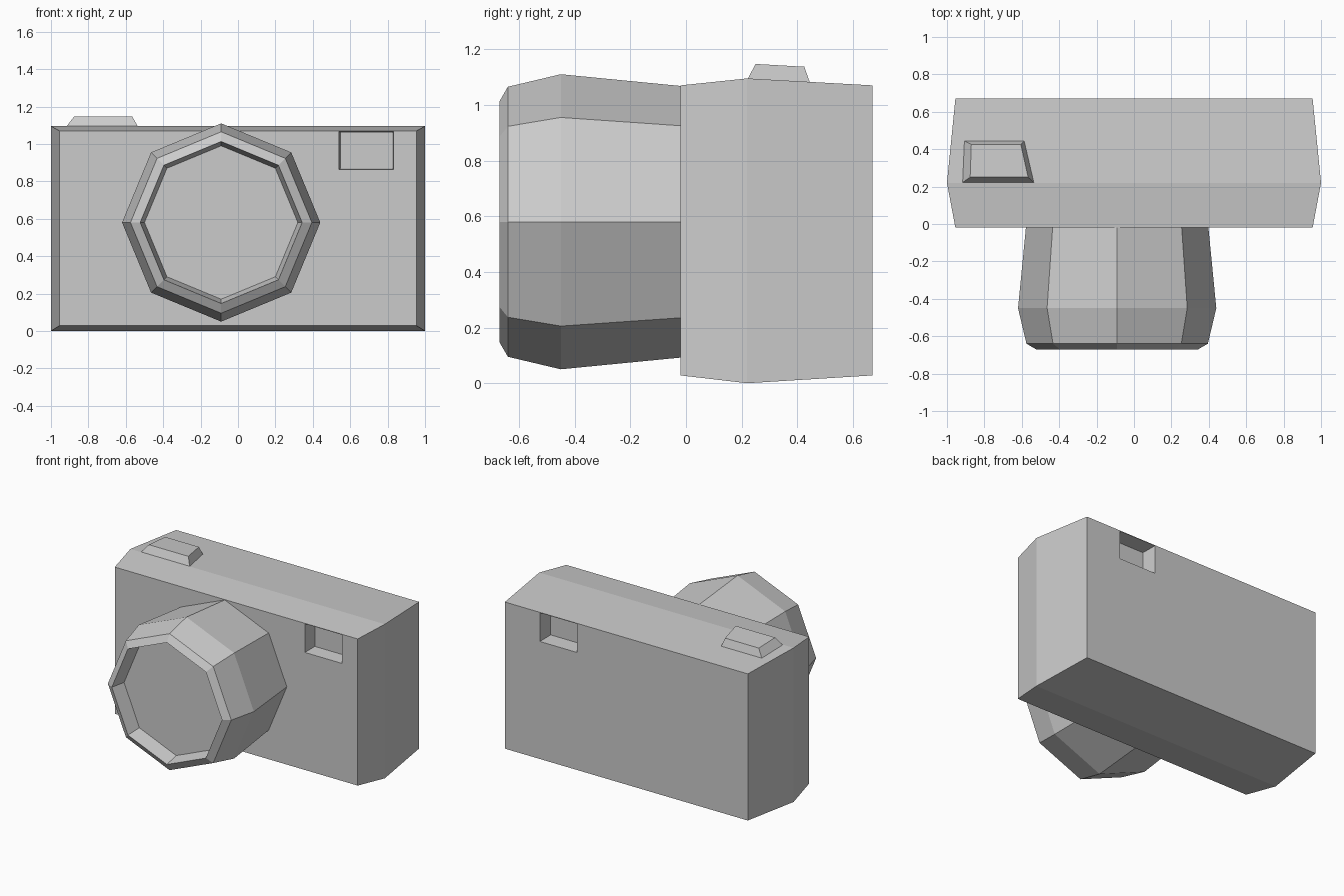
import bpy, bmesh, math

if "Cube" in bpy.data.objects:
    bpy.data.objects.remove(bpy.data.objects["Cube"])


def loft(name, rings, cap_start=True, cap_end=True):
    """Flat-shaded skin through a list of equally sized point rings."""
    bm = bmesh.new()
    loops = [[bm.verts.new(p) for p in ring] for ring in rings]
    n = len(loops[0])
    for a, b in zip(loops, loops[1:]):
        for i in range(n):
            j = (i + 1) % n
            bm.faces.new((a[i], a[j], b[j], b[i]))
    if cap_start:
        bm.faces.new(loops[0][::-1])
    if cap_end:
        bm.faces.new(loops[-1])
    bmesh.ops.recalc_face_normals(bm, faces=bm.faces)
    mesh = bpy.data.meshes.new(name)
    bm.to_mesh(mesh)
    bm.free()
    obj = bpy.data.objects.new(name, mesh)
    bpy.context.collection.objects.link(obj)
    return obj


def rect(y, x0, x1, z0, z1):
    return [(x0, y, z0), (x1, y, z0), (x1, y, z1), (x0, y, z1)]


def octagon(y, r, cx=-0.09, cz=0.58):
    return [(cx + r * math.cos(i * math.pi / 4), y, cz + r * math.sin(i * math.pi / 4))
            for i in range(8)]


# Body: front window recess, bulging case, back window recess in one skin
loft("camera_body", [
    rect(0.08, 0.548, 0.825, 0.87, 1.06),
    rect(-0.02, 0.54, 0.832, 0.863, 1.066),
    rect(-0.02, -0.955, 0.955, 0.028, 1.07),
    rect(0.22, -1.0, 1.0, 0.0, 1.095),
    rect(0.67, -0.955, 0.955, 0.028, 1.07),
    rect(0.67, 0.387, 0.68, 0.863, 1.066),
    rect(0.56, 0.395, 0.672, 0.87, 1.06),
])

# Lens barrel with chamfered rim and recessed glass
loft("lens", [octagon(y, r) for y, r in [
    (-0.02, 0.488), (-0.45, 0.53), (-0.64, 0.485), (-0.67, 0.433), (-0.565, 0.41)]],
    cap_start=False)

# Shutter button: tapered block following the sloping top
loft("shutter_button", [
    [(-0.92, 0.22, 1.09), (-0.533, 0.22, 1.09), (-0.585, 0.447, 1.075), (-0.912, 0.447, 1.075)],
    [(-0.876, 0.25, 1.147), (-0.566, 0.25, 1.147), (-0.605, 0.425, 1.137), (-0.87, 0.425, 1.137)],
])
